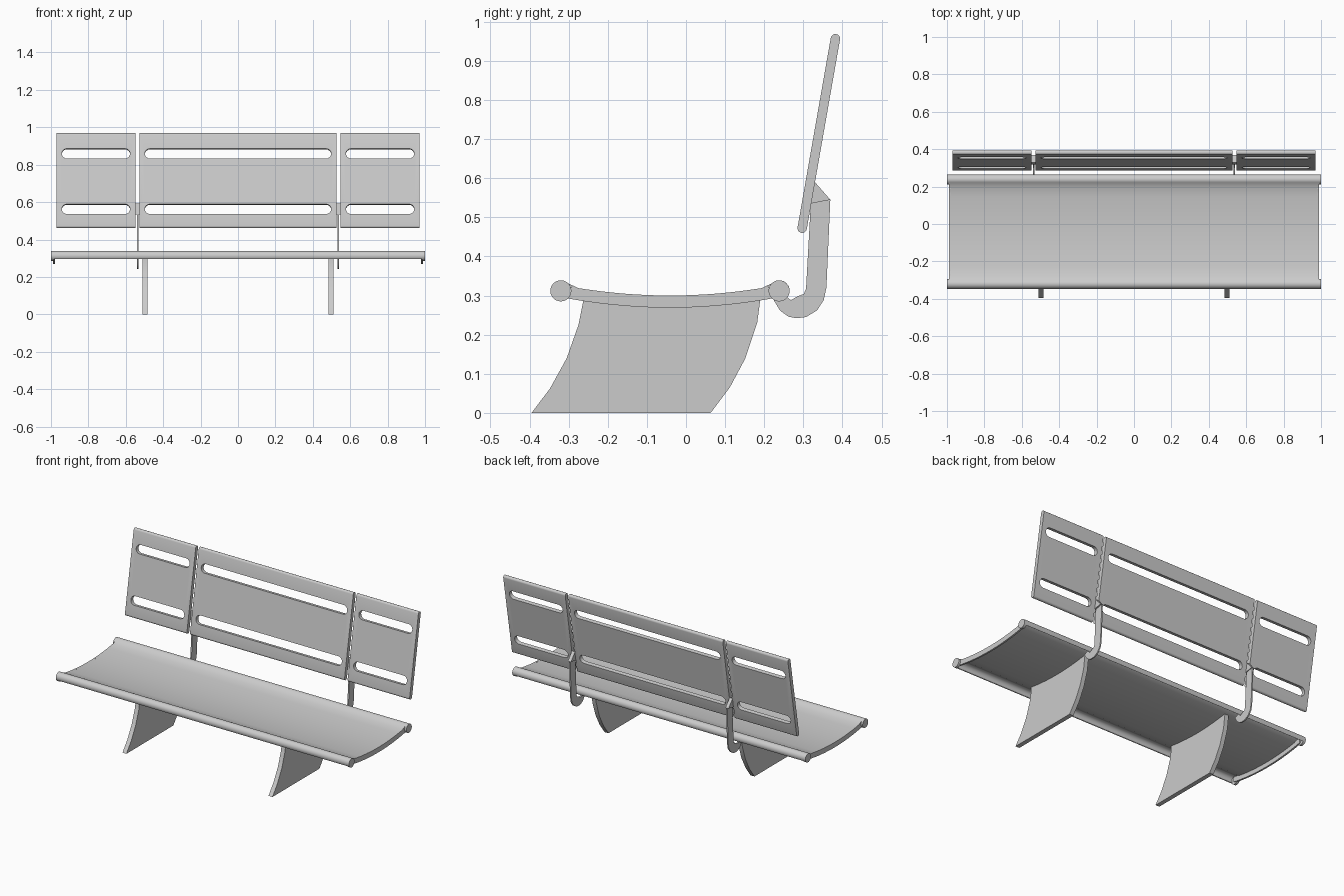
import bpy, bmesh, math
from mathutils import Vector

if "Cube" in bpy.data.objects:
    bpy.data.objects.remove(bpy.data.objects["Cube"])


def prism(name, pts, axis_map, a, b):
    """Extrude a closed 2D outline from a to b; axis_map places each point in space."""
    bm = bmesh.new()
    lo = [bm.verts.new(axis_map(p, q, a)) for p, q in pts]
    hi = [bm.verts.new(axis_map(p, q, b)) for p, q in pts]
    bm.faces.new(lo)
    bm.faces.new(hi[::-1])
    n = len(pts)
    for i in range(n):
        j = (i + 1) % n
        bm.faces.new((lo[i], hi[i], hi[j], lo[j]))
    bmesh.ops.recalc_face_normals(bm, faces=bm.faces)
    me = bpy.data.meshes.new(name)
    bm.to_mesh(me)
    bm.free()
    ob = bpy.data.objects.new(name, me)
    bpy.context.collection.objects.link(ob)
    return ob


def smooth(ob, angle=35):
    bpy.ops.object.select_all(action='DESELECT')
    bpy.context.view_layer.objects.active = ob
    ob.select_set(True)
    bpy.ops.object.shade_smooth_by_angle(angle=math.radians(angle))


def arc(c, d, r, start, end, n):
    """Points on a circle arc, angles in degrees."""
    ts = [math.radians(start + (end - start) * i / n) for i in range(n + 1)]
    return [(c + r * math.cos(t), d + r * math.sin(t)) for t in ts]


def stadium(c, d, half, r, n=8):
    """Rounded bar outline, long along its first coordinate."""
    return arc(c + half - r, d, r, -90, 90, n) + arc(c - half + r, d, r, 90, 270, n)


def side(y, z, x):
    return (x, y, z)


MID, FRONT, BACK, RAIL_Z, R = -0.041, -0.320, 0.238, 0.312, 0.027


def dip(y0, y1, n, drop=0.0):
    """Points along the sagging seat curve."""
    ys = [y0 + (y1 - y0) * i / n for i in range(n + 1)]
    return [(y, 0.30 - drop + 0.027 * ((y - MID) / 0.28) ** 2) for y in ys]


# Thin seat sheet whose edges curl over into open rolled lips
def sheet(t):
    return (arc(FRONT, RAIL_Z, R - t, 214, 45, 12) + dip(-0.275, 0.193, 10, t)
            + arc(BACK, RAIL_Z, R - t, 135, -34, 12))


smooth(prism("seat_sheet", sheet(0) + sheet(0.004)[::-1], side, -0.988, 0.988), 50)

# End ribs under the sheet, with round caps closing the rolled lips
rib = dip(FRONT, BACK, 10) + dip(FRONT, BACK, 10, 0.031)[::-1]
for label, s in (("left", -1), ("right", 1)):
    smooth(prism(label + "_seat_rib", rib, side, s * 0.978, s * 0.989))
    for end, y in (("front", FRONT), ("back", BACK)):
        circle = arc(y, RAIL_Z, R, 0, 345, 23)
        smooth(prism(f"{label}_{end}_lip_cap", circle, side, s * 0.984, s))

# Swept plate legs
leg = [(-0.395, 0), (0.063, 0), (0.112, 0.065), (0.152, 0.14), (0.182, 0.23), (0.193, 0.313),
       (0.08, 0.303), (-0.04, 0.298), (-0.16, 0.303), (-0.263, 0.313), (-0.263, 0.285),
       (-0.275, 0.225), (-0.305, 0.14), (-0.348, 0.062)]
# Hooked arms carrying the backrest
arm = [(0.222, 0.292), (0.24, 0.262), (0.262, 0.246), (0.283, 0.242), (0.307, 0.245),
       (0.335, 0.262), (0.352, 0.288), (0.359, 0.32), (0.369, 0.545), (0.328, 0.59),
       (0.319, 0.535), (0.307, 0.318), (0.301, 0.304), (0.285, 0.298), (0.268, 0.288),
       (0.25, 0.305)]
# Wider clip at the arm top, filling the gap between neighbouring panels
clip = [(0.318, 0.535), (0.369, 0.545), (0.328, 0.592)]
for label, s in (("left", -1), ("right", 1)):
    smooth(prism(label + "_leg", leg, side, s * 0.498 - 0.0135, s * 0.498 + 0.0135))
    smooth(prism(label + "_arm", arm, side, s * 0.5355 - 0.004, s * 0.5355 + 0.004))
    prism(label + "_arm_clip", clip, side, s * 0.5375 - 0.0104, s * 0.5375 + 0.0104)

# Backrest frame: v runs up the tilted panel, n runs through its thickness
tilt = math.atan2(0.085, 0.485)
centre = Vector((0, 0.3395, 0.7145))
up = Vector((0, math.sin(tilt), math.cos(tilt)))
back = Vector((0, math.cos(tilt), -math.sin(tilt)))


def panel_map(v, n, x):
    return centre + up * v + back * n + Vector((x, 0, 0))


def slot_map(x, v, n):
    return panel_map(v, n, x)


# Three slotted backrest panels
for name, x0, x1 in (("left_panel", -0.971, -0.548), ("middle_panel", -0.527, 0.527),
                     ("right_panel", 0.548, 0.971)):
    panel = prism(name, stadium(0, 0, 0.258, 0.012), panel_map, x0, x1)
    cutters = []
    for v in (-0.156, 0.145):
        slot = stadium((x0 + x1) / 2, v, (x1 - x0) / 2 - 0.029, 0.027)
        cut = prism("slot_cutter", slot, slot_map, -0.05, 0.05)
        cut.hide_render = True
        mod = panel.modifiers.new("slot", 'BOOLEAN')
        mod.operation = 'DIFFERENCE'
        mod.solver = 'EXACT'
        mod.object = cut
        cutters.append(cut)
    bpy.context.view_layer.update()
    bpy.context.view_layer.objects.active = panel
    for mod in list(panel.modifiers):
        bpy.ops.object.modifier_apply(modifier=mod.name)
    for cut in cutters:
        bpy.data.objects.remove(cut)
    smooth(panel)
